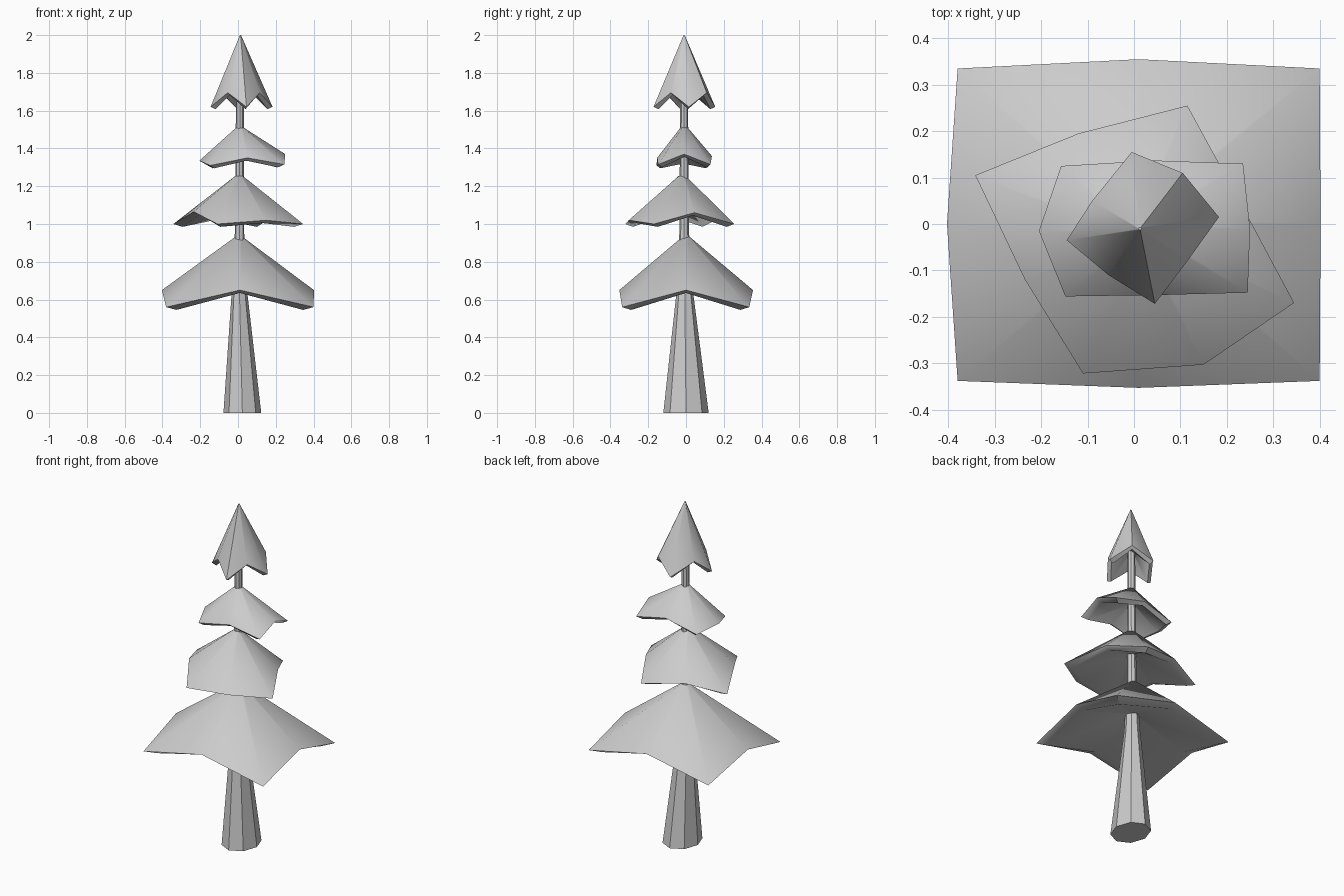
import bpy, math

if "Cube" in bpy.data.objects:
    bpy.data.objects.remove(bpy.data.objects["Cube"])


def make_object(name, rings, smooth):
    """Skin a stack of equal-sized rings, capping both ends."""
    n = len(rings[0])
    verts = [p for ring in rings for p in ring]
    faces = [tuple(reversed(range(n)))]
    for k in range(len(rings) - 1):
        for i in range(n):
            j = (i + 1) % n
            faces.append((k * n + i, k * n + j, (k + 1) * n + j, (k + 1) * n + i))
    faces.append(tuple(range((len(rings) - 1) * n, len(rings) * n)))
    mesh = bpy.data.meshes.new(name)
    mesh.from_pydata(verts, [], faces)
    mesh.update()
    if smooth:
        mesh.polygons.foreach_set("use_smooth", [True] * len(mesh.polygons))
        mesh.set_sharp_from_angle(angle=math.radians(50))
    obj = bpy.data.objects.new(name, mesh)
    bpy.context.collection.objects.link(obj)
    return obj


def small_ring(rim, cx, cy, z, r):
    """Ring of radius r whose points line up with the rim points."""
    out = []
    for x, y, _ in rim:
        d = math.hypot(x - cx, y - cy)
        out.append((cx + r * (x - cx) / d, cy + r * (y - cy) / d, z))
    return out


def canopy(name, rim, apex, under_z, top_r, lip=0.86, drop=0.015):
    """Pointed leaf skirt: shallow underside, slanted lip, conical top."""
    cx, cy, z = apex
    inner = [(cx + (x - cx) * lip, cy + (y - cy) * lip, h - drop) for x, y, h in rim]
    make_object(name, [small_ring(rim, cx, cy, under_z, 0.015), inner, rim,
                       small_ring(rim, cx, cy, z, top_r)], True)


# Trunk: (height, centre x, radius x, radius y)
trunk = []
for z, cx, rx, ry in [(0, 0.023, 0.1, 0.12), (0.63, 0.008, 0.042, 0.045),
                      (0.95, 0.008, 0.025, 0.026), (1.75, 0.01, 0.02, 0.02)]:
    y0 = -0.01 * min(z, 1)
    trunk.append([(cx + rx * math.cos(math.tau * i / 8), y0 + ry * math.sin(math.tau * i / 8), z)
                  for i in range(8)])
make_object("trunk", trunk, False)

# Leaf skirts, rims counter-clockwise: drooping corner, raised middle, ...
canopy("bottom_canopy",
       [(0.4, -0.338, 0.56), (0.402, 0, 0.65), (0.4, 0.335, 0.56), (0.01, 0.355, 0.65),
        (-0.38, 0.335, 0.56), (-0.403, 0, 0.65), (-0.38, -0.338, 0.56), (0.01, -0.353, 0.65)],
       (0.005, 0, 0.93), 0.735, 0.022)
canopy("lower_middle_canopy",
       [(0.345, -0.17, 1.0), (0.23, 0.045, 1.06), (0.115, 0.255, 1.0), (-0.12, 0.195, 1.04),
        (-0.342, 0.105, 1.0), (-0.235, -0.12, 1.065), (-0.11, -0.322, 1.0), (0.15, -0.303, 1.02)],
       (0.005, -0.02, 1.255), 1.11, 0.02)
canopy("upper_middle_canopy",
       [(0.245, -0.148, 1.315), (0.25, -0.01, 1.37), (0.235, 0.13, 1.315), (0.04, 0.137, 1.36),
        (-0.157, 0.125, 1.31), (-0.205, -0.015, 1.335), (-0.148, -0.156, 1.31), (0.05, -0.153, 1.35)],
       (0.01, -0.01, 1.51), 1.42, 0.02)
canopy("top_canopy",
       [(0.183, 0.015, 1.62), (0.105, 0.11, 1.695), (-0.005, 0.155, 1.62), (-0.09, 0.05, 1.695),
        (-0.145, -0.035, 1.62), (-0.055, -0.11, 1.695), (0.045, -0.172, 1.62), (0.115, -0.08, 1.695)],
       (0.013, -0.01, 2.0), 1.74, 0.003, 0.84, 0.012)
